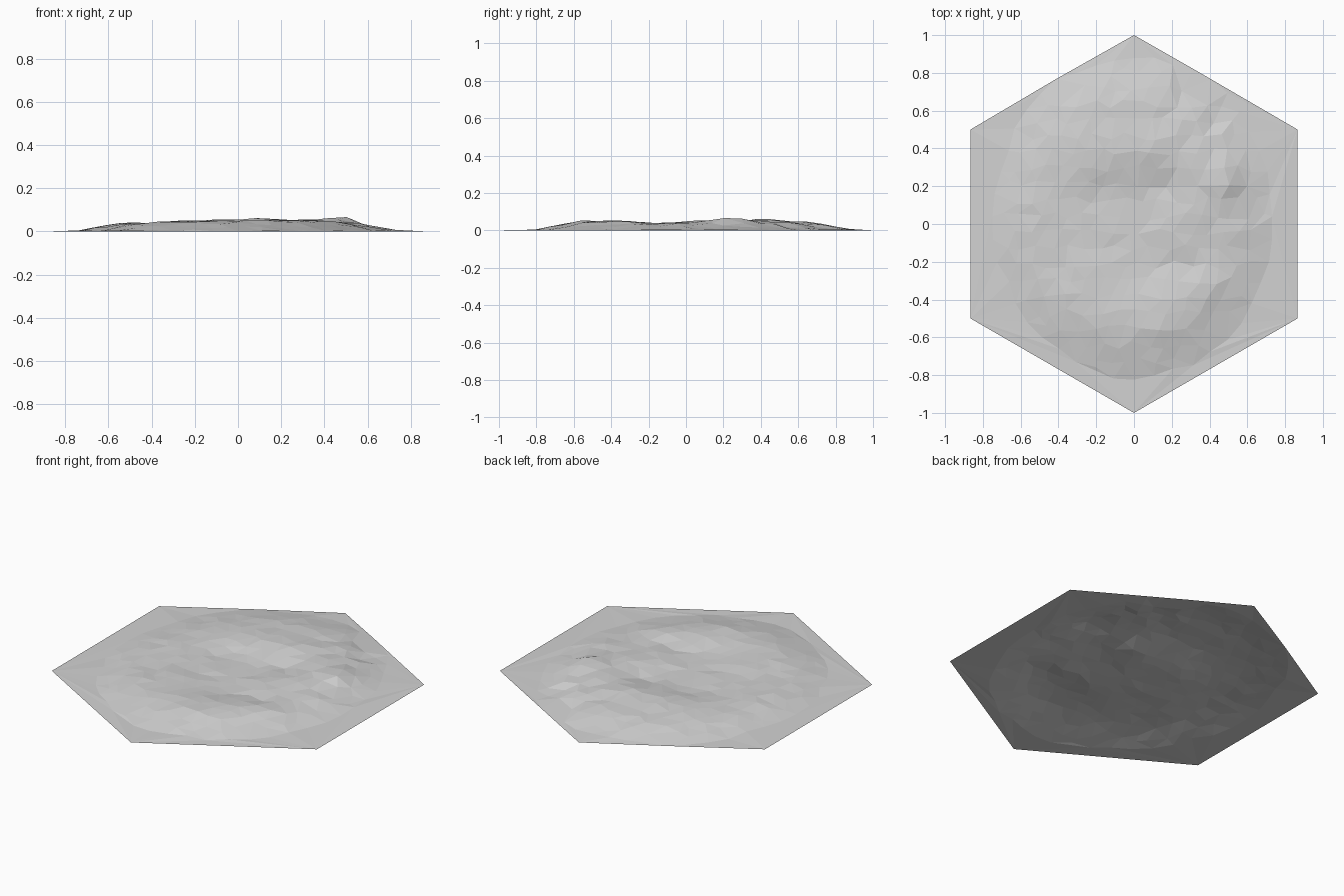
import bpy
import math
import random
from mathutils import Vector
from mathutils.geometry import delaunay_2d_cdt

random.seed(4)

# Landmarks of the relief: x, y, height (ridges, basin and hollows)
MARKS = [
    (0.00, 0.06, 0.022), (-0.15, 0.12, 0.023), (0.12, 0.16, 0.024), (-0.15, -0.08, 0.027),
    (0.07, -0.18, 0.024), (0.12, 0.42, 0.062), (-0.05, 0.42, 0.056), (-0.25, 0.38, 0.048),
    (0.30, 0.36, 0.056), (0.48, 0.23, 0.070), (0.36, 0.10, 0.052), (0.24, -0.07, 0.046),
    (0.27, -0.19, 0.026), (0.34, -0.32, 0.056), (0.22, -0.45, 0.052), (0.05, -0.52, 0.050),
    (-0.15, -0.50, 0.047), (-0.32, -0.47, 0.045), (-0.25, -0.28, 0.046), (-0.42, -0.20, 0.036),
    (-0.40, 0.05, 0.037), (-0.45, 0.45, 0.038), (-0.20, 0.62, 0.040), (0.05, 0.65, 0.044),
    (0.17, 0.74, 0.050), (0.32, 0.60, 0.050), (0.50, 0.47, 0.048), (0.30, 0.69, 0.010),
    (0.45, 0.60, 0.006), (0.57, 0.50, 0.008), (0.42, 0.70, 0.035), (0.52, 0.02, 0.040),
    (0.50, -0.20, 0.038), (0.64, 0.15, 0.030), (-0.60, 0.10, 0.038), (0.45, -0.45, 0.040),
]
CY, RX, RY = 0.04, 0.76, 0.87      # outline of the raised area


def radius(x, y):
    return math.hypot(x / RX, (y - CY) / RY)


def height(x, y):
    fade = max(0.0, min(1.0, (1 - radius(x, y)) / 0.28))
    total = weight = 0.0
    for mx, my, mz in MARKS:
        w = 1 / (((x - mx) ** 2 + (y - my) ** 2) ** 1.6 + 1e-4)
        total += w * mz
        weight += w
    return fade * total / weight


# Hexagon corners, uneven foot of the mound, scattered inner points
points = [Vector((math.sin(i * math.pi / 3), math.cos(i * math.pi / 3))) for i in range(6)]
for i in range(44):
    a = i * math.tau / 44
    s = random.uniform(0.95, 1.0)
    points.append(Vector((RX * s * math.cos(a), CY + RY * s * math.sin(a))))
STEP = 0.085
for i in range(-10, 11):
    for j in range(-11, 12):
        x = (i + 0.5 * (j % 2)) * STEP + random.uniform(-0.022, 0.022)
        y = CY + j * STEP + random.uniform(-0.022, 0.022)
        if radius(x, y) < 0.92:
            points.append(Vector((x, y)))

flat, _, faces, *_ = delaunay_2d_cdt(points, [], [], 0, 1e-5)
verts = []
for p in flat:
    z = height(p.x, p.y)
    if 0.004 < z < 0.06:
        z += random.uniform(-0.003, 0.003)
    verts.append((p.x, p.y, z))

# Open, faceted terrain sheet
mesh = bpy.data.meshes.new("hex_terrain_tile")
mesh.from_pydata(verts, [], [tuple(f) for f in faces])
mesh.update()
if sum(p.normal.z for p in mesh.polygons) < 0:
    mesh.flip_normals()
tile = bpy.data.objects.new("hex_terrain_tile", mesh)
bpy.context.collection.objects.link(tile)

grey = bpy.data.materials.new("light grey")
grey.diffuse_color = (0.65, 0.65, 0.65, 1)
mesh.materials.append(grey)
